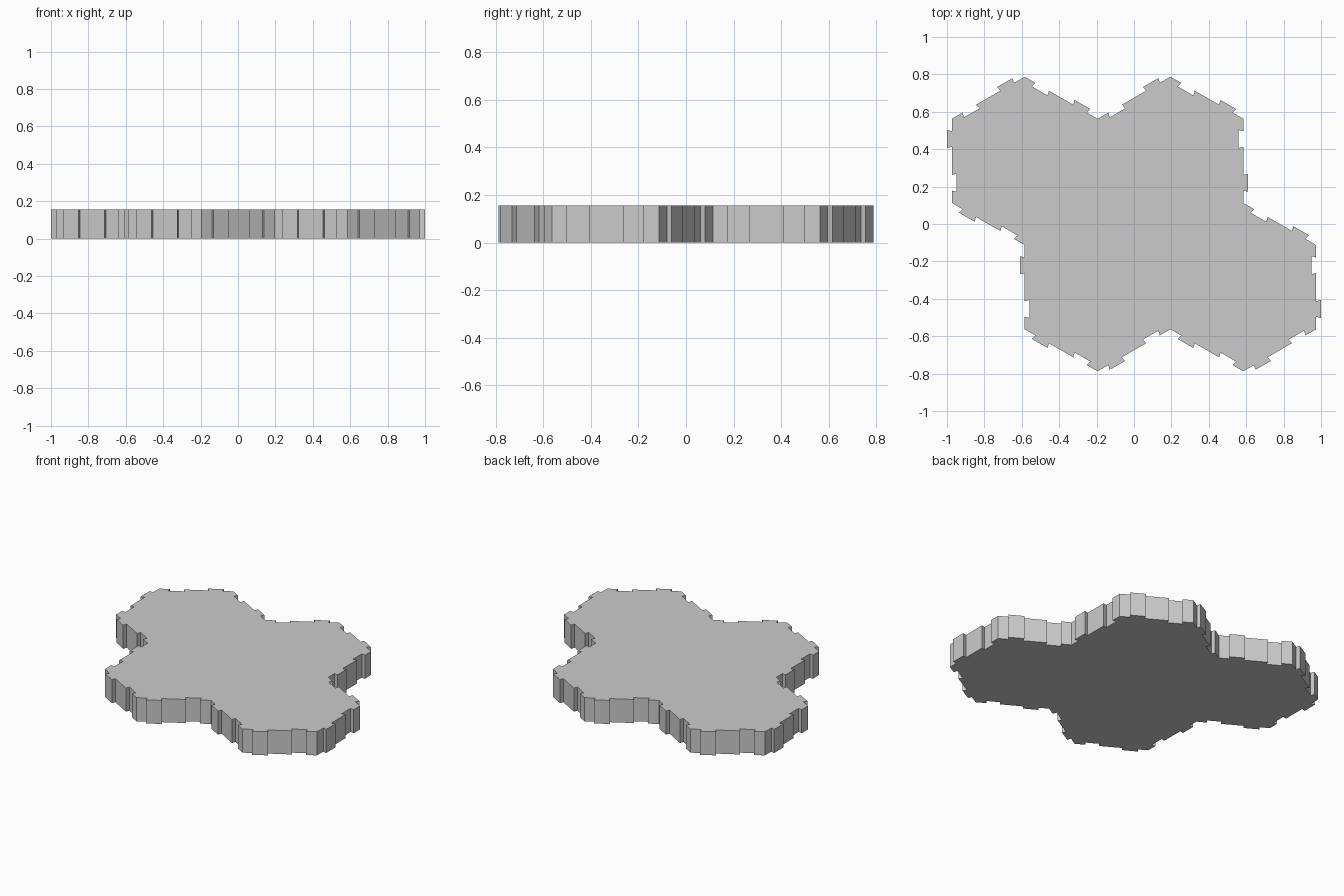
import bpy, bmesh
from math import radians
from mathutils import Vector, Matrix

if "Cube" in bpy.data.objects:
    bpy.data.objects.remove(bpy.data.objects["Cube"])

SIDE = 0.45          # hexagon edge length
HEIGHT = 0.157       # tile thickness
APOTHEM = SIDE * 3 ** 0.5 / 2
DEPTH = 1.0 - APOTHEM * 2.5   # dovetail tab depth

# Dovetail tab then matching notch along one edge: (distance along, offset outward)
C, BASE, TIP = 0.108, 0.042, 0.048
tab = [(C - BASE, 0), (C - TIP, DEPTH), (C + TIP, DEPTH), (C + BASE, 0)]
notch = [(SIDE - u, -v) for u, v in reversed(tab)]
edge_profile = [(0, 0)] + tab + notch

# Walk round the four-hexagon cluster; the second half is the first turned 180 degrees
half = [90, 150, 90, 150, 210, 150, 210]
headings = half + [a + 180 for a in half]
corner = Vector((APOTHEM * 2.5, -SIDE * 1.25, 0))
outline = []
for angle in headings:
    rot = Matrix.Rotation(radians(angle), 3, 'Z')
    outline += [corner + rot @ Vector((u, -v, 0)) for u, v in edge_profile]
    corner = corner + rot @ Vector((SIDE, 0, 0))

# Extrude the outline into the tile
bm = bmesh.new()
face = bm.faces.new([bm.verts.new(p) for p in outline])
top = bmesh.ops.extrude_face_region(bm, geom=[face], use_keep_orig=True)
bmesh.ops.translate(bm, vec=(0, 0, HEIGHT),
                    verts=[g for g in top["geom"] if isinstance(g, bmesh.types.BMVert)])
bmesh.ops.recalc_face_normals(bm, faces=bm.faces)
mesh = bpy.data.meshes.new("hex_cluster_tile")
bm.to_mesh(mesh)
bm.free()
bpy.context.collection.objects.link(bpy.data.objects.new("hex_cluster_tile", mesh))
